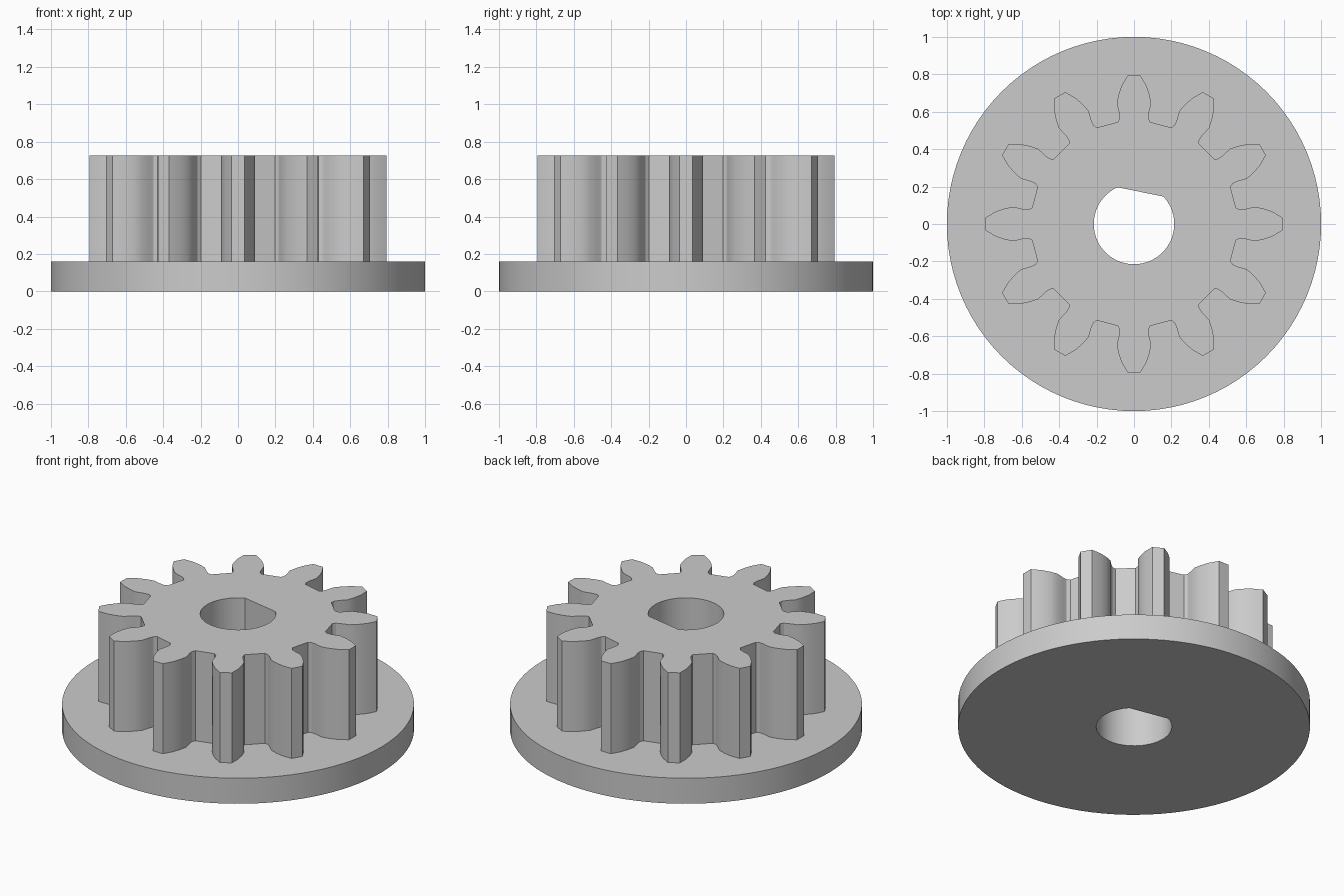
import bpy, bmesh
from math import sin, cos, pi, radians

cube = bpy.data.objects.get("Cube")
if cube:
    bpy.data.objects.remove(cube, do_unlink=True)

FLANGE_R, FLANGE_TOP, GEAR_TOP = 1.0, 0.16, 0.725
BORE_R, TEETH = 0.215, 12

# Plain grey material
grey = bpy.data.materials.new("plain_grey")
grey.use_nodes = True
colour = (0.6, 0.6, 0.6, 1)
grey.diffuse_color = colour
grey.node_tree.nodes["Principled BSDF"].inputs["Base Color"].default_value = colour


def arc(radius, start, end, steps):
    """Points on an arc, both ends included."""
    angles = [radians(start + (end - start) * i / steps) for i in range(steps + 1)]
    return [(radius * cos(a), radius * sin(a)) for a in angles]


def gear_outline():
    """Toothed outline; each flank point is (half width, distance from axis)."""
    flank = [(0.086, 0.545), (0.077, 0.565), (0.079, 0.59), (0.092, 0.645),
             (0.083, 0.69), (0.066, 0.74), (0.034, 0.794)]
    tooth = [(-w, d) for w, d in flank] + [(w, d) for w, d in reversed(flank)]
    points = []
    for i in range(TEETH):
        a = 2 * pi * i / TEETH
        points += [(d * cos(a) - w * sin(a), d * sin(a) + w * cos(a)) for w, d in tooth]
    return points


bm = bmesh.new()


def loop(points, z):
    """Closed edge loop at one height."""
    verts = [bm.verts.new((x, y, z)) for x, y in points]
    edges = [bm.edges.new((v, verts[i - 1])) for i, v in enumerate(verts)]
    return verts, edges


def wall(low, high):
    """Upright faces between two matching loops."""
    for i in range(len(low[0])):
        bm.faces.new((low[0][i - 1], low[0][i], high[0][i], high[0][i - 1]))


def annulus(outer, inner):
    """Flat face between an outline and the opening within it."""
    bmesh.ops.triangle_fill(bm, use_beauty=True, edges=outer[1] + inner[1])


# Outlines: round flange, gear and D-shaped bore with its tilted flat
rim = arc(FLANGE_R, 0, 360, 96)[:-1]
bore = arc(BORE_R, 114, 403, 48)
teeth = gear_outline()

bore_low, bore_high = loop(bore, 0), loop(bore, GEAR_TOP)
rim_low, rim_high = loop(rim, 0), loop(rim, FLANGE_TOP)
teeth_low, teeth_high = loop(teeth, FLANGE_TOP), loop(teeth, GEAR_TOP)

# Flange
annulus(rim_low, bore_low)
wall(rim_low, rim_high)
annulus(rim_high, teeth_low)
# Gear
wall(teeth_low, teeth_high)
annulus(teeth_high, bore_high)
# Bore
wall(bore_low, bore_high)

bmesh.ops.recalc_face_normals(bm, faces=bm.faces)
mesh = bpy.data.meshes.new("flanged_pinion_gear")
bm.to_mesh(mesh)
bm.free()
mesh.materials.append(grey)

gear = bpy.data.objects.new("flanged_pinion_gear", mesh)
bpy.context.collection.objects.link(gear)
bpy.ops.object.select_all(action='DESELECT')
gear.select_set(True)
bpy.context.view_layer.objects.active = gear
bpy.ops.object.shade_smooth_by_angle(angle=radians(25))
